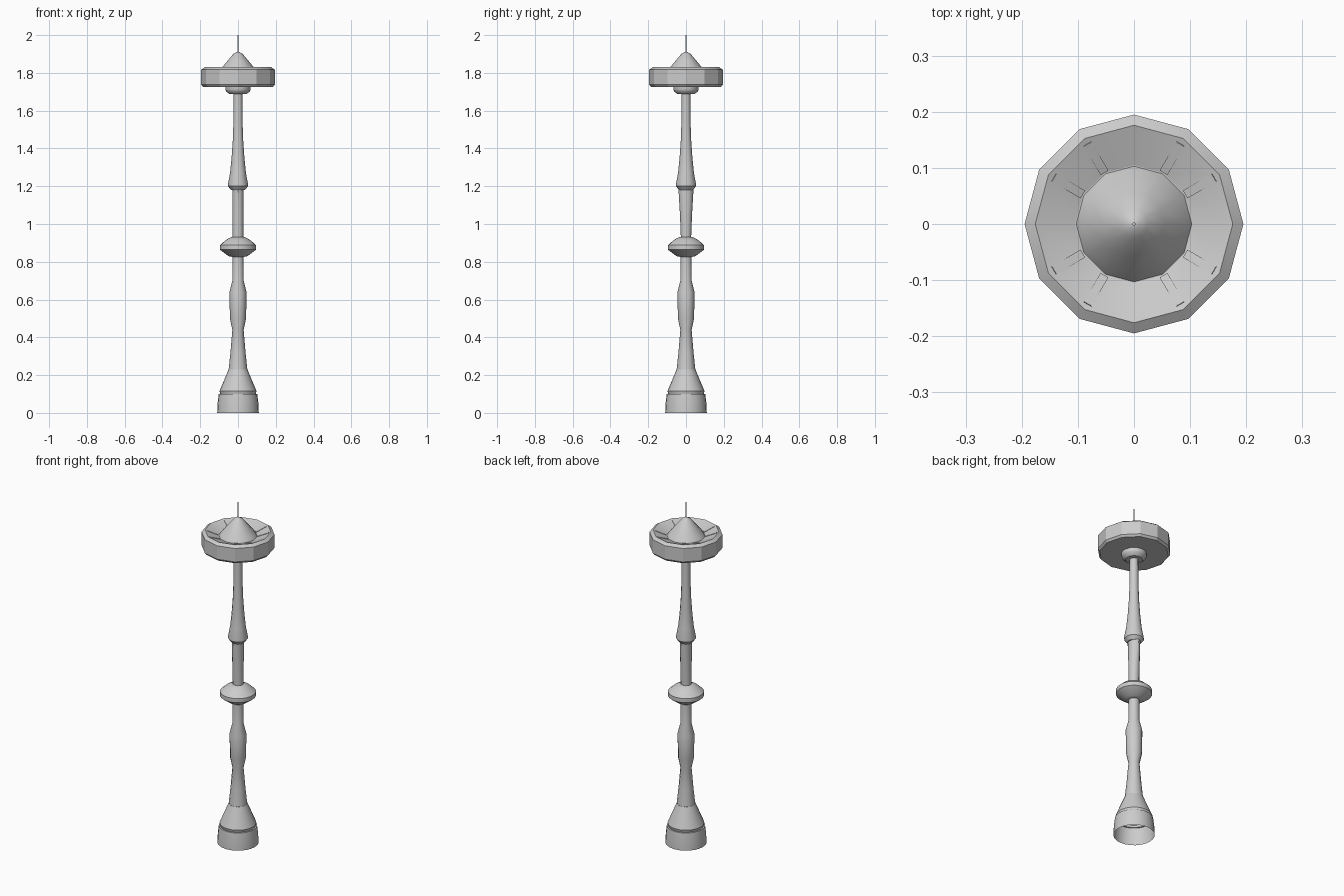
import bpy, bmesh
from math import radians, cos, sin, pi, atan2, hypot

cube = bpy.data.objects.get("Cube")
if cube:
    bpy.data.objects.remove(cube, do_unlink=True)

grey = bpy.data.materials.new("concrete_grey")
grey.use_nodes = True
colour = (0.6, 0.6, 0.6, 1)
grey.diffuse_color = colour
grey.node_tree.nodes["Principled BSDF"].inputs["Base Color"].default_value = colour


def finish(name, bm, angle):
    """Turn a bmesh into a named, shaded object."""
    bmesh.ops.recalc_face_normals(bm, faces=bm.faces)
    mesh = bpy.data.meshes.new(name)
    bm.to_mesh(mesh)
    bm.free()
    mesh.materials.append(grey)
    obj = bpy.data.objects.new(name, mesh)
    bpy.context.collection.objects.link(obj)
    bpy.ops.object.select_all(action='DESELECT')
    obj.select_set(True)
    bpy.context.view_layer.objects.active = obj
    bpy.ops.object.shade_smooth_by_angle(angle=radians(angle))
    return obj


def lathe(name, profile, sides=12, angle=35, cap_bottom=True):
    """Stack rings of (x radius, z[, y radius]) into a turned solid."""
    bm = bmesh.new()
    rings = []
    for p in profile:
        rx, z, ry = p[0], p[1], p[-1] if len(p) > 2 else p[0]
        rings.append([bm.verts.new((rx * cos(2 * pi * i / sides),
                                    ry * sin(2 * pi * i / sides), z))
                      for i in range(sides)])
    for low, high in zip(rings, rings[1:]):
        for i in range(sides):
            j = (i + 1) % sides
            bm.faces.new((low[i], low[j], high[j], high[i]))
    if cap_bottom:
        bm.faces.new(rings[0])
    bm.faces.new(rings[-1])
    return finish(name, bm, angle)


# Flared foot, open underneath
lathe("base", [(0.11, 0), (0.108, 0.05), (0.102, 0.1), (0.094, 0.1),
               (0.098, 0.115), (0.05, 0.23)], 24, 35, False)

# Shaft in sections
lathe("lower_shaft", [(0.05, 0.225), (0.04, 0.32), (0.03, 0.44),
                      (0.043, 0.5), (0.045, 0.64), (0.03, 0.7),
                      (0.029, 0.84)])
lathe("middle_shaft", [(0.029, 0.92, 0.027), (0.03, 1.05, 0.032),
                       (0.03, 1.185, 0.04)])
lathe("upper_shaft", [(0.037, 1.18), (0.053, 1.2), (0.053, 1.212),
                      (0.042, 1.27), (0.034, 1.35), (0.027, 1.45),
                      (0.024, 1.55), (0.023, 1.7)])

# Small disc half way up
lathe("middle_disc", [(0.028, 0.825), (0.05, 0.83), (0.096, 0.864),
                      (0.096, 0.888), (0.065, 0.915), (0.034, 0.932)], 24)

# Observation pod with a sunken roof
lathe("pod_collar", [(0.045, 1.688), (0.063, 1.702), (0.067, 1.712),
                     (0.067, 1.73)], 24)
lathe("pod", [(0.185, 1.726), (0.195, 1.738), (0.195, 1.817),
              (0.176, 1.83), (0.105, 1.803)], 12, 20)

# Thin ribs running down the sunken roof
outer, inner = (0.165, 1.827), (0.106, 1.805)
length = hypot(outer[0] - inner[0], outer[1] - inner[1])
slope = atan2(outer[1] - inner[1], outer[0] - inner[0])
for i in range(12):
    if i % 3 == 0:
        continue
    bm = bmesh.new()
    bmesh.ops.create_cube(bm, size=1)
    rib = finish("roof_rib", bm, 20)
    turn = i * pi / 6
    mid = (outer[0] + inner[0]) / 2
    rib.location = (mid * cos(turn), mid * sin(turn), (outer[1] + inner[1]) / 2)
    rib.rotation_euler = (0, -slope, turn)
    rib.scale = (length, 0.016, 0.004)

# Pointed roof and mast
lathe("roof_cone", [(0.103, 1.803), (0.09, 1.822), (0.055, 1.864),
                    (0.025, 1.9), (0.01, 1.909), (0.002, 1.912)], 12)
lathe("antenna", [(0.003, 1.9), (0.003, 2)], 8, 50)
